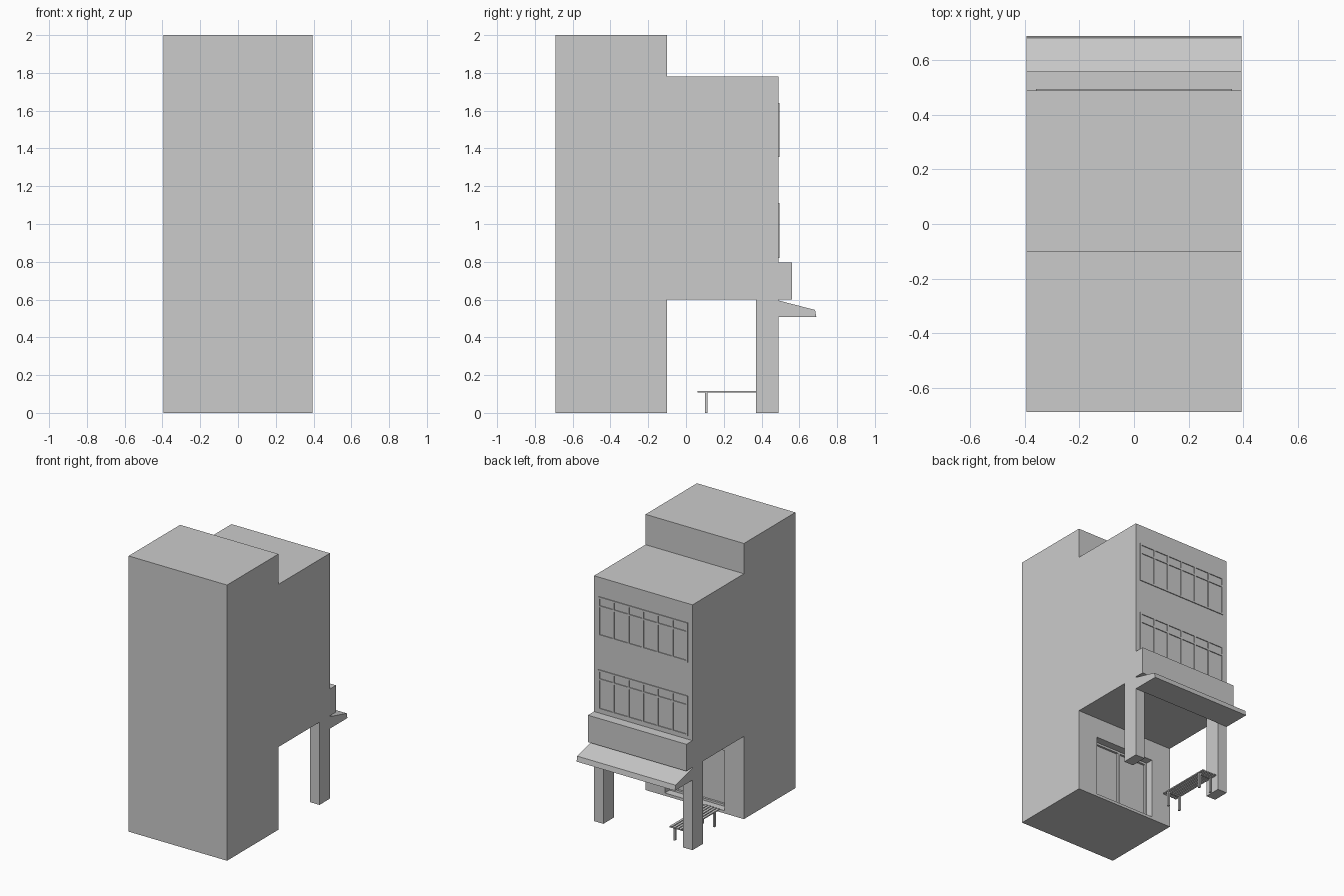
import bpy, bmesh

if "Cube" in bpy.data.objects:
    bpy.data.objects.remove(bpy.data.objects["Cube"])

W = 0.395  # half width of the building


def make_object(name, bm):
    bmesh.ops.recalc_face_normals(bm, faces=bm.faces)
    mesh = bpy.data.meshes.new(name)
    bm.to_mesh(mesh)
    bm.free()
    obj = bpy.data.objects.new(name, mesh)
    bpy.context.collection.objects.link(obj)
    return obj


def boxes(name, items):
    """One object from (x0, x1, y0, y1, z0, z1) boxes."""
    bm = bmesh.new()
    for x0, x1, y0, y1, z0, z1 in items:
        vs = bmesh.ops.create_cube(bm, size=1)["verts"]
        for v in vs:
            v.co = ((x0 + x1) / 2 + v.co.x * (x1 - x0),
                    (y0 + y1) / 2 + v.co.y * (y1 - y0),
                    (z0 + z1) / 2 + v.co.z * (z1 - z0))
    return make_object(name, bm)


def side_profile(name, points):
    """Extrude a (y, z) outline across the full width."""
    bm = bmesh.new()
    face = bm.faces.new([bm.verts.new((-W, y, z)) for y, z in points])
    ext = bmesh.ops.extrude_face_region(bm, geom=[face])["geom"]
    bmesh.ops.translate(bm, vec=(2 * W, 0, 0),
                        verts=[g for g in ext if isinstance(g, bmesh.types.BMVert)])
    return make_object(name, bm)


# Main building with overhanging upper floors
body = side_profile("building_body", [
    (-0.69, 0), (-0.10, 0), (-0.10, 0.60), (0.49, 0.60),
    (0.49, 1.78), (-0.10, 1.78), (-0.10, 2.0), (-0.69, 2.0)])

# Recessed entrance
cutter = boxes("entrance_cutter", [(-0.24, 0.24, -0.17, 0.0, 0.02, 0.455)])
cutter.hide_render = True
cutter.hide_set(True)
mod = body.modifiers.new("entrance", "BOOLEAN")
mod.operation = "DIFFERENCE"
mod.solver = "EXACT"
mod.object = cutter
bpy.context.view_layer.objects.active = body
bpy.ops.object.modifier_apply(modifier=mod.name)
bpy.data.objects.remove(cutter)

# Entrance door frame
boxes("door_frame", [
    (-0.24, -0.225, -0.17, -0.155, 0.02, 0.455),
    (0.225, 0.24, -0.17, -0.155, 0.02, 0.455),
    (-0.01, 0.01, -0.17, -0.155, 0.02, 0.44),
    (-0.225, 0.225, -0.17, -0.155, 0.44, 0.455),
    (-0.225, 0.225, -0.17, -0.155, 0.02, 0.035)])

# Corner pillars
for side, x0 in (("left", -W), ("right", W - 0.075)):
    boxes(side + "_pillar", [(x0, x0 + 0.075, 0.37, 0.49, 0, 0.60)])

# Sign board and sloped awning
boxes("sign_board", [(-W, W, 0.49, 0.56, 0.60, 0.795)])
side_profile("awning", [(0.49, 0.595), (0.683, 0.545), (0.69, 0.508), (0.49, 0.508)])


# Window bands: six panes with a transom
def window_band(name, z0, z1, half=0.36, panes=6, t=0.012):
    y0, y1 = 0.485, 0.496
    bars = [(-half, half, y0, y1, z, z + t) for z in (z0, z1 - 0.075, z1 - t)]
    for i in range(panes + 1):
        x = -half + (2 * half - t) * i / panes
        bars.append((x, x + t, y0, y1, z0, z1))
    boxes(name, bars)


window_band("lower_windows", 0.82, 1.11)
window_band("upper_windows", 1.355, 1.64)

# Slatted bench
bx0, bx1, by0, by1 = -0.315, -0.20, 0.06, 0.475
slat, count = 0.018, 5
step = (bx1 - bx0 - slat) / (count - 1)
boxes("bench_slats", [(bx0 + i * step, bx0 + i * step + slat, by0, by1, 0.109, 0.117)
                      for i in range(count)])
legs = []
for y in (0.10, 0.42):
    for x in (bx0 + 0.004, bx1 - 0.016):
        legs.append((x, x + 0.012, y, y + 0.015, 0, 0.109))
    legs.append((bx0 + 0.004, bx1 - 0.004, y, y + 0.015, 0.102, 0.110))
boxes("bench_legs", legs)
